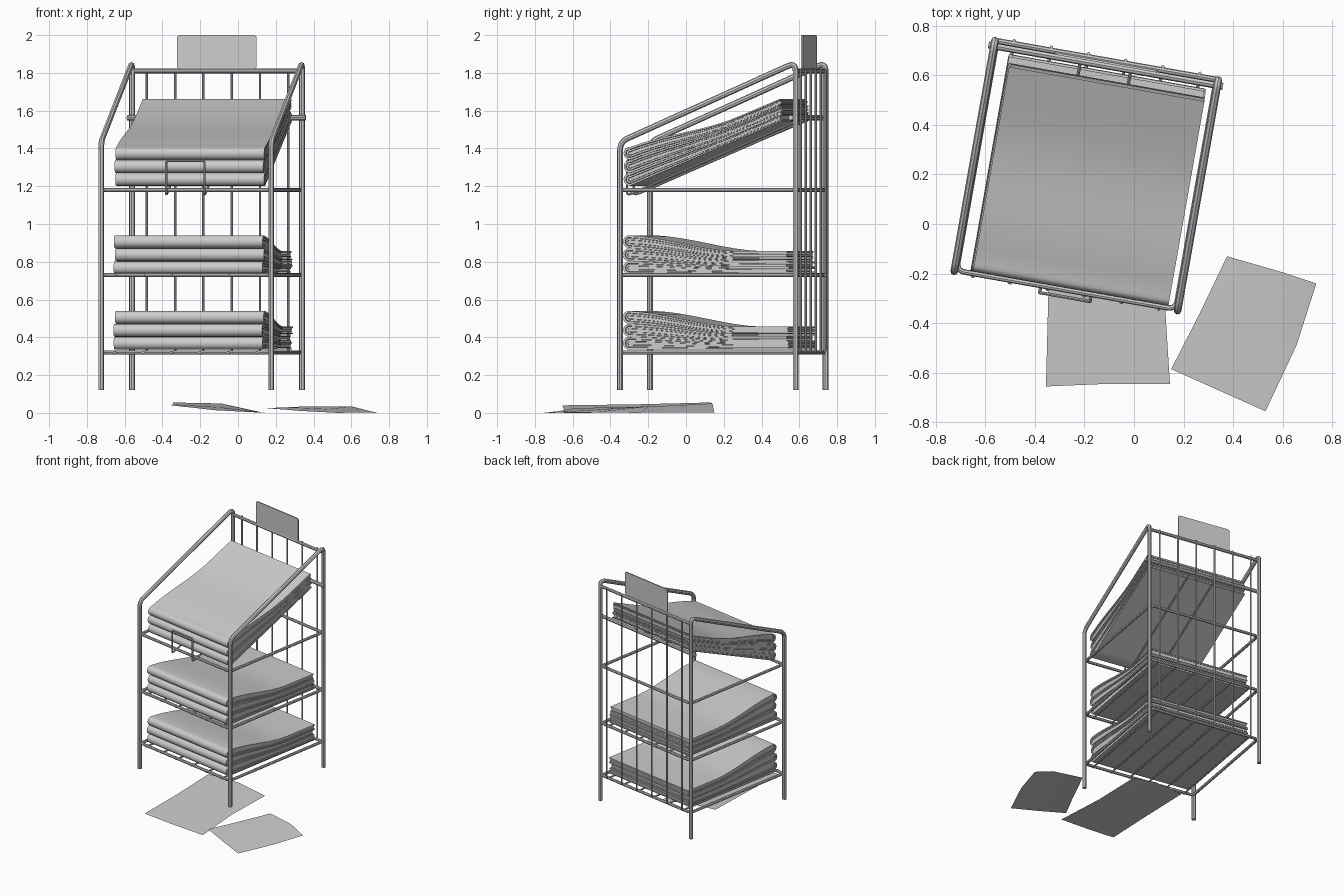
import bpy, bmesh, math, random
from mathutils import Vector, Matrix

random.seed(4)
cube = bpy.data.objects.get("Cube")
if cube:
    bpy.data.objects.remove(cube, do_unlink=True)

grey = bpy.data.materials.new("plain_grey")
grey.use_nodes = True
COLOR = (0.6, 0.6, 0.6, 1)
grey.diffuse_color = COLOR
grey.node_tree.nodes["Principled BSDF"].inputs["Base Color"].default_value = COLOR

# The rack stands turned on the floor
RACK = Matrix.Translation((-0.1925, 0.195, 0)) @ Matrix.Rotation(math.radians(-10), 4, "Z")
W, D = 0.457, 0.472
TIERS = (0.32, 0.73, 1.18)


def add(name, data, matrix=RACK):
    obj = bpy.data.objects.new(name, data)
    bpy.context.collection.objects.link(obj)
    obj.matrix_world = matrix
    data.materials.append(grey)
    return obj


def smooth(obj, angle=40):
    bpy.ops.object.select_all(action="DESELECT")
    obj.select_set(True)
    bpy.context.view_layer.objects.active = obj
    bpy.ops.object.shade_smooth_by_angle(angle=math.radians(angle))


def fillet(points, r, closed):
    """Replace corners with short quadratic bends."""
    pts = [Vector(p) for p in points]
    out = []
    for i, p in enumerate(pts):
        if not closed and i in (0, len(pts) - 1):
            out.append(p)
            continue
        a = p + (pts[i - 1] - p).normalized() * r
        b = p + (pts[(i + 1) % len(pts)] - p).normalized() * r
        for k in range(6):
            t = k / 5
            out.append(a * (1 - t) ** 2 + p * 2 * t * (1 - t) + b * t * t)
    return out


def tube(name, points, radius, bend=0.03, closed=False):
    curve = bpy.data.curves.new(name, "CURVE")
    curve.dimensions = "3D"
    curve.bevel_depth = radius
    curve.bevel_resolution = 2
    curve.use_fill_caps = True
    path = fillet(points, bend, closed)
    spline = curve.splines.new("POLY")
    spline.points.add(len(path) - 1)
    for sp, p in zip(spline.points, path):
        sp.co = (*p, 1)
    spline.use_cyclic_u = closed
    temp = bpy.data.objects.new("temp", curve)
    mesh = bpy.data.meshes.new_from_object(temp)
    bpy.data.objects.remove(temp)
    mesh.materials.clear()
    mesh.name = name
    smooth(add(name, mesh))


# Side frames: front leg, sloping rail and back leg in one bent tube
for side, s in (("right", -1), ("left", 1)):
    tube(side + "_frame", [(s * W, -D, 0.12), (s * W, -D, 1.435),
                           (s * W, D, 1.855), (s * W, D, 0.12)], 0.0155, 0.045)

# Rings around each tier
for i, z in enumerate(TIERS):
    a, b = W - 0.008, D - 0.004
    tube(f"tier_ring_{i + 1}", [(-a, -b, z), (a, -b, z), (a, b, z), (-a, b, z)],
         0.011, 0.035, True)

# Back crossbars
tube("top_back_bar", [(-W, D, 1.81), (W, D, 1.81)], 0.012)
tube("middle_back_bar", [(-0.48, D - 0.022, 1.563), (0.48, D - 0.022, 1.563)], 0.014)

# Back wires and lower shelf wires
for i in range(6):
    u = (i - 2.5) * 0.152
    tube(f"back_wire_{i + 1}", [(u, -D - 0.013, TIERS[0]), (u, D + 0.014, TIERS[0]),
                                (u, D + 0.014, 1.82)], 0.0065, 0.02)
    tube(f"shelf_wire_{i + 1}", [(u, -D - 0.013, TIERS[1]), (u, D + 0.01, TIERS[1])], 0.0065)

# Sloping rest with a front stop, bent from one wire
rest = [(0.103, D - 0.02, 1.56), (0.103, -D + 0.01, 1.165),
        (0.103, -D - 0.025, 1.155), (0.103, -D - 0.025, 1.335)]
tube("sloping_rest", rest + [(-x, y, z) for x, y, z in reversed(rest)], 0.0065, 0.015)

# Sign board
bm = bmesh.new()
bmesh.ops.create_cube(bm, size=1, matrix=Matrix.Translation((0, 0.463, 1.91))
                      @ Matrix.Diagonal((0.427, 0.009, 0.18, 1)))
bmesh.ops.bevel(bm, geom=[e for e in bm.edges
                          if abs((e.verts[0].co - e.verts[1].co).y) > 0.005],
                offset=0.008, segments=3, affect="EDGES")
sign = bpy.data.meshes.new("sign_board")
bm.to_mesh(sign)
bm.free()
add("sign_board", sign)


# Folded papers
FRONT_H, BACK_H, STEPS = 0.069, 0.041, 12


def paper_profile(level, scale, length, base, slope, v0):
    """Side outline of one fold: top back, round the front, to bottom back."""
    r = FRONT_H / 2

    def at(x, side):
        t = min(x / 0.62, 1)
        h = FRONT_H + (BACK_H - FRONT_H) * t * t * (3 - 2 * t)
        return (v0 + x, base + slope * x + h * (level + 0.5 + side * scale * 0.49))

    xs = [r + (length - r) * k / STEPS for k in range(STEPS + 1)]
    pts = [at(x, 1) for x in reversed(xs)]
    cy, cz = v0 + r, base + slope * r + FRONT_H * (level + 0.5)
    for k in range(1, 8):
        ang = math.pi / 2 + math.pi * k / 8
        pts.append((cy + r * scale * math.cos(ang), cz + r * scale * math.sin(ang)))
    return pts + [at(x, -1) for x in xs]


def leaf(bm, outer, inner, half, shift):
    """Band between two outlines, stretched across the width."""
    grid = [[bm.verts.new((s * half + shift, y, z)) for y, z in prof]
            for prof, s in ((outer, -1), (outer, 1), (inner, 1), (inner, -1))]
    n = len(outer)
    for k in range(4):
        a, b = grid[k], grid[(k + 1) % 4]
        for j in range(n - 1):
            bm.faces.new((a[j], a[j + 1], b[j + 1], b[j]))
    for j in (0, n - 1):
        bm.faces.new([g[j] for g in grid])


def paper_stack(name, base, length, slope, v0):
    bm = bmesh.new()
    for level in range(3):
        shift = 0.012 + random.uniform(-0.006, 0.006)
        for o, i in ((1, 0.66), (0.6, 0.3), (0.26, 0.0)):
            size = length - random.uniform(0, 0.02)
            args = (size, base, slope, v0)
            leaf(bm, paper_profile(level, o, *args), paper_profile(level, i, *args),
                 0.4 - (1 - o) * 0.008, shift)
    bmesh.ops.remove_doubles(bm, verts=bm.verts, dist=0.00001)
    bmesh.ops.recalc_face_normals(bm, faces=bm.faces)
    mesh = bpy.data.meshes.new(name)
    bm.to_mesh(mesh)
    bm.free()
    smooth(add(name, mesh), 35)


paper_stack("bottom_papers", 0.334, 0.895, 0, -0.464)
paper_stack("middle_papers", 0.734, 0.895, 0, -0.464)
paper_stack("top_papers", 1.187, 0.855, 0.42, -0.46)


# Loose sheets on the floor
def loose_sheet(name, rows):
    bm = bmesh.new()
    g = [[bm.verts.new(p) for p in row] for row in rows]
    for a, b in zip(g, g[1:]):
        for k in range(len(a) - 1):
            bm.faces.new((a[k], b[k], b[k + 1], a[k + 1]))
    mesh = bpy.data.meshes.new(name)
    bm.to_mesh(mesh)
    bm.free()
    smooth(add(name, mesh, Matrix()), 35)


loose_sheet("loose_sheet_front", [
    [(-0.345, 0.125, 0.055), (-0.09, 0.14, 0.05), (0.13, 0.15, 0.002)],
    [(-0.345, -0.27, 0.045), (-0.1, -0.25, 0.03), (0.12, -0.25, 0.002)],
    [(-0.355, -0.655, 0.04), (-0.12, -0.645, 0.014), (0.145, -0.645, 0.0)]])
loose_sheet("loose_sheet_side", [
    [(0.375, -0.13, 0.035), (0.6, -0.195, 0.035), (0.735, -0.24, 0.0)],
    [(0.265, -0.36, 0.03), (0.48, -0.43, 0.02), (0.655, -0.49, 0.003)],
    [(0.15, -0.585, 0.025), (0.34, -0.67, 0.01), (0.53, -0.755, 0.0)]])
